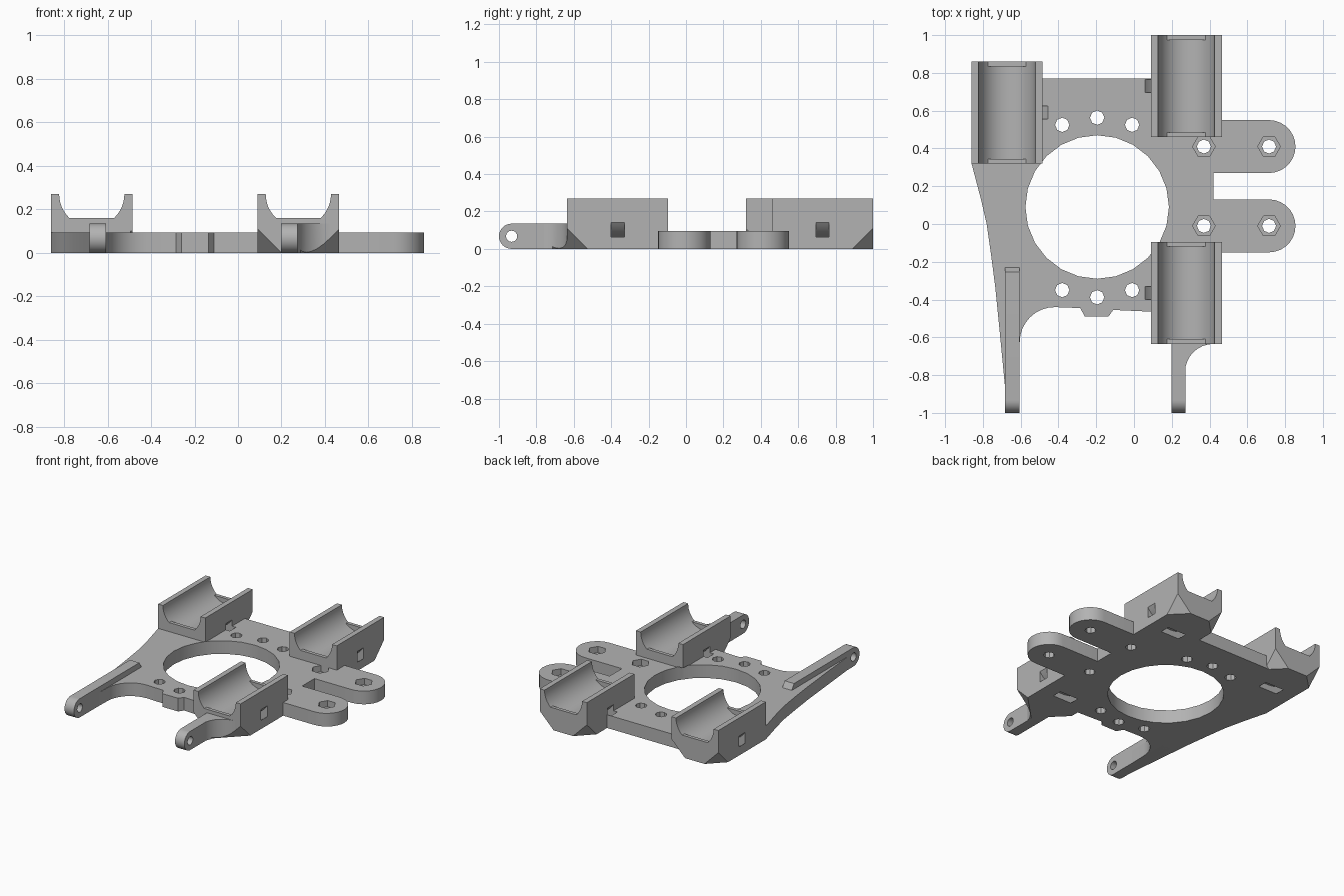
import bpy
import bmesh
from math import sin, cos, pi, radians
from mathutils import Vector

default = bpy.data.objects.get("Cube")
if default:
    bpy.data.objects.remove(default, do_unlink=True)

gray = bpy.data.materials.new("light_gray_plastic")
gray.use_nodes = True
gray.diffuse_color = (0.45, 0.45, 0.45, 1)
gray.node_tree.nodes["Principled BSDF"].inputs["Base Color"].default_value = (0.45, 0.45, 0.45, 1)

THICK, TOP, ARM_TOP = 0.095, 0.27, 0.135
HALF, LENGTH, BORE = 0.1875, 0.54, 0.15


def make_object(name, bm):
    bmesh.ops.recalc_face_normals(bm, faces=bm.faces)
    mesh = bpy.data.meshes.new(name)
    bm.to_mesh(mesh)
    bm.free()
    mesh.materials.append(gray)
    obj = bpy.data.objects.new(name, mesh)
    bpy.context.collection.objects.link(obj)
    return obj


def prism(name, points, axis, low, high):
    """Extrude a 2D outline along an axis."""
    place = {"x": lambda u, v, w: (w, u, v),
             "y": lambda u, v, w: (u, w, v),
             "z": lambda u, v, w: (u, v, w)}[axis]
    bm = bmesh.new()
    face = bm.faces.new([bm.verts.new(place(u, v, low)) for u, v in points])
    out = bmesh.ops.extrude_face_region(bm, geom=[face])
    verts = [g for g in out["geom"] if isinstance(g, bmesh.types.BMVert)]
    bmesh.ops.translate(bm, verts=verts, vec=Vector(place(0, 0, high - low)))
    return make_object(name, bm)


def arc(cu, cv, r, start, end, steps):
    angles = [radians(start + (end - start) * i / steps) for i in range(steps + 1)]
    return [(cu + r * cos(a), cv + r * sin(a)) for a in angles]


def circle(cu, cv, r, sides):
    return arc(cu, cv, r, 0, 360, sides)[:-1]


def rect(u0, u1, v0, v1):
    return [(u0, v0), (u1, v0), (u1, v1), (u0, v1)]


def cut(obj, cutters):
    bpy.context.view_layer.objects.active = obj
    for cutter in cutters:
        mod = obj.modifiers.new("cut", "BOOLEAN")
        mod.operation = "DIFFERENCE"
        mod.solver = "EXACT"
        mod.object = cutter
        bpy.ops.object.modifier_apply(modifier=mod.name)


def corner_cutter(x, y, side, end):
    """Tetrahedron that slices off a lower end corner at 45 degrees."""
    m = 0.08
    leg = 0.11 + 3 * m
    corner = Vector((x + side * m, y + end * m, -m))
    bm = bmesh.new()
    for d in ((0, 0, 0), (-side, 0, 0), (0, -end, 0), (0, 0, 1)):
        bm.verts.new(corner + leg * Vector(d))
    bmesh.ops.convex_hull(bm, input=bm.verts)
    return make_object("corner_cutter", bm)


# Base plate outline with two rounded tabs on its left side
outline = [(-0.5, 0.77), (-0.5, 0.33), (-0.86, 0.33), (-0.86, 0.32),
           (-0.81, 0.13), (-0.78, 0), (-0.757, -0.16), (-0.735, -0.33),
           (-0.71, -0.58), (-0.683, -0.86), (-0.61, -0.86)]
outline += arc(-0.42, -0.625, 0.185, 180, 90, 8)
outline += [(-0.285, -0.445), (-0.26, -0.49), (-0.135, -0.49), (-0.11, -0.455),
            (0.11, -0.465), (0.11, -0.11), (0.45, -0.11), (0.45, -0.15)]
outline += arc(0.715, -0.01, 0.14, -90, 90, 14)
outline += [(0.42, 0.13), (0.42, 0.27)]
outline += arc(0.715, 0.41, 0.14, -90, 90, 14)
outline += [(0.45, 0.55), (0.45, 0.48), (0.11, 0.48), (0.11, 0.77)]
plate = prism("base_plate", outline, "z", 0, THICK)

# Large opening, screw holes and hexagonal nut pockets
opening = prism("opening_cutter", circle(-0.195, 0.09, 0.38, 24), "z", -0.1, 0.1)
plate_cutters = [opening]
for dx in (-0.185, 0, 0.185):
    bump = 0 if dx else 0.038
    for y in (0.525 + bump, -0.35 - bump):
        plate_cutters.append(prism("screw_cutter", circle(-0.195 + dx, y, 0.038, 8), "z", -0.1, 0.2))
for x in (0.37, 0.715):
    for y in (-0.01, 0.41):
        plate_cutters.append(prism("bolt_cutter", circle(x, y, 0.037, 8), "z", -0.1, 0.2))
        plate_cutters.append(prism("nut_cutter", circle(x, y, 0.06, 6), "z", 0.05, 0.2))

# Three bearing holders: name, centre x, centre y, direction of the chamfered end
used = list(plate_cutters)
parts = [plate]
ties = []
for name, cx, cy, end in (("right_back", -0.6725, 0.59, 1),
                          ("left_back", 0.2775, 0.73, 1),
                          ("left_front", 0.2775, -0.365, -1)):
    profile = [(cx - HALF, 0), (cx + HALF, 0), (cx + HALF, TOP)]
    profile += arc(cx, TOP, BORE, 0, -180, 24) + [(cx - HALF, TOP)]
    y0, y1 = cy - LENGTH / 2, cy + LENGTH / 2
    holder = prism(name + "_bearing_holder", profile, "y", y0, y1)
    # Curved strap tunnel below the cradle
    ring = arc(cx, TOP, 0.28, 180, 360, 32) + arc(cx, TOP, 0.228, 360, 180, 32)
    tie = prism("strap_cutter", ring, "y", cy - 0.035, cy + 0.035)
    corners = [corner_cutter(cx + s * HALF, cy + end * LENGTH / 2, s, end) for s in (-1, 1)]
    cut(holder, [tie, opening] + corners)
    ties.append(tie)
    used += [tie] + corners
    parts.append(holder)
    # Flat stops at both ends of the cradle
    for tag, start in (("front", y0), ("back", y1 - 0.025)):
        parts.append(prism(name + "_" + tag + "_stop", rect(cx - 0.104, cx + 0.104, 0.11, 0.16),
                           "y", start, start + 0.025))
cut(plate, plate_cutters + ties)

# Fillet web between the left arm and its holder
web = prism("left_arm_fillet", [(0.25, -0.62), (0.25, -0.79)]
            + arc(0.42, -0.785, 0.15, 180, 90, 8) + [(0.42, -0.62)], "z", 0, ARM_TOP)
cut(web, corners[1:])
parts.append(web)

# Two hinge arms with rounded, drilled ends
r = ARM_TOP / 2
round_end = arc(-1 + r, r, r, 90, 270, 16)
pin = prism("pin_cutter", circle(-1 + r, r, 0.03, 16), "x", -1, 1)
used.append(pin)
for name, x, tail in (("right_arm", -0.645, [(-0.23, 0), (-0.23, THICK), (-0.255, ARM_TOP)]),
                      ("left_arm", 0.235, [(-0.62, 0), (-0.62, ARM_TOP)])):
    arm = prism(name, round_end + tail, "x", x - 0.0375, x + 0.0375)
    cut(arm, [pin])
    parts.append(arm)

for cutter in used:
    bpy.data.objects.remove(cutter, do_unlink=True)

# Smooth the curved walls, keep the edges crisp
bpy.ops.object.select_all(action="DESELECT")
for part in parts:
    part.select_set(True)
bpy.context.view_layer.objects.active = plate
bpy.ops.object.shade_smooth_by_angle(angle=radians(30))
